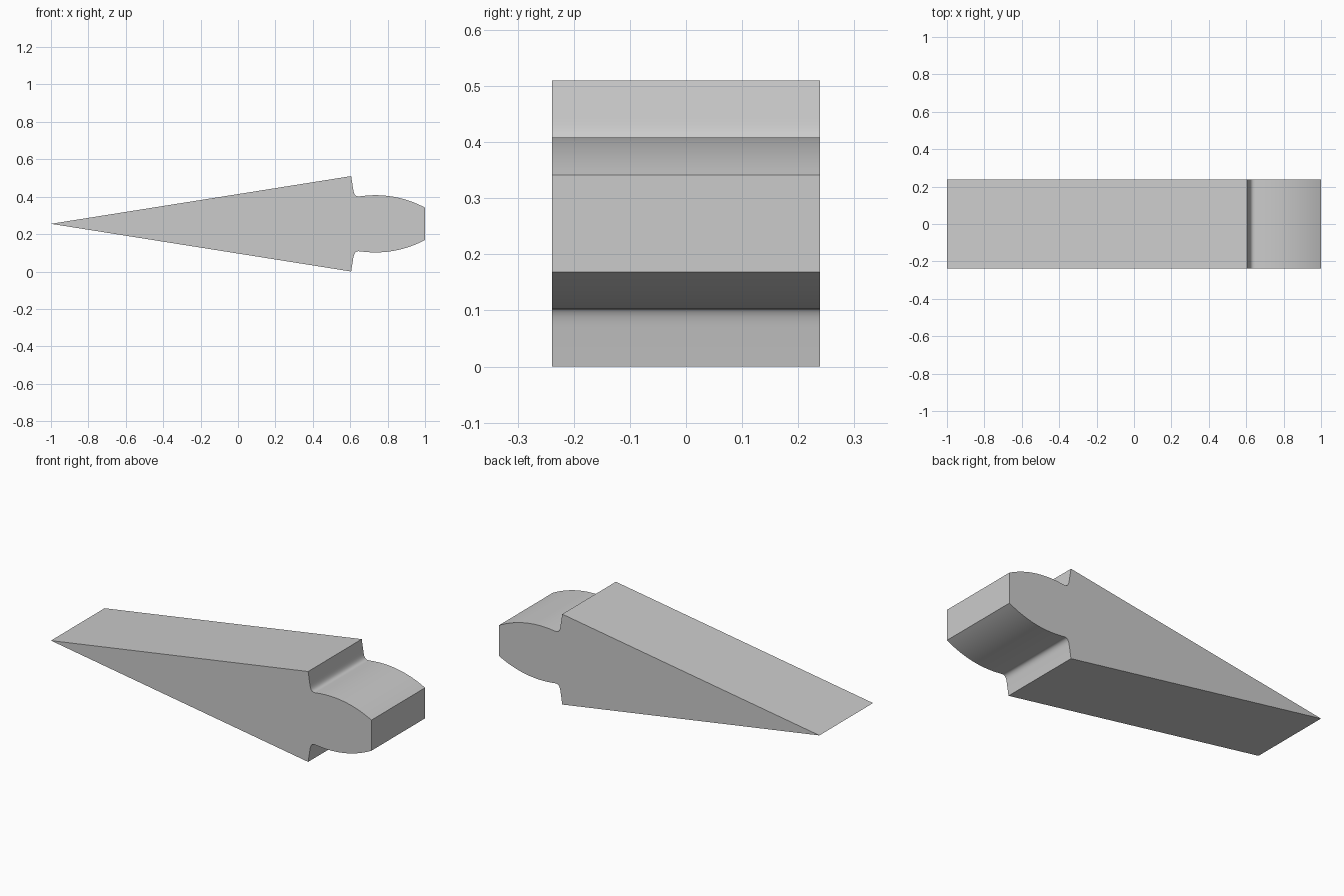
import bpy, bmesh, math
from mathutils import Vector
from mathutils.geometry import interpolate_bezier

cube = bpy.data.objects.get("Cube")
if cube:
    bpy.data.objects.remove(cube, do_unlink=True)

MID_Z, HALF_DEPTH = 0.255, 0.239

# Plain grey material
grey = bpy.data.materials.new("plain grey")
grey.use_nodes = True
colour = (0.6, 0.6, 0.6, 1)
grey.diffuse_color = colour
grey.node_tree.nodes["Principled BSDF"].inputs["Base Color"].default_value = colour

# Upper half of the profile: tip, shoulder, fillet, bulged tang
fillet = interpolate_bezier(Vector((0.616, 0.185)), Vector((0.621, 0.15)),
                            Vector((0.632, 0.143)), Vector((0.658, 0.148)), 10)
peak_x, peak_z, radius = 0.735, 0.153, 0.56
start, end = math.asin((0.67 - peak_x) / radius), math.asin((1 - peak_x) / radius)
steps = 20
tang = []
for i in range(steps + 1):
    a = start + (end - start) * i / steps
    tang.append((peak_x + radius * math.sin(a), peak_z - radius * (1 - math.cos(a))))
upper = [(0.605, 0.255)] + [(p.x, p.y) for p in fillet] + tang
outline = [(-1, 0)] + upper + [(x, -z) for x, z in reversed(upper)]

# Extrude the mirrored profile through the depth
bm = bmesh.new()
front = bm.faces.new([bm.verts.new((x, -HALF_DEPTH, MID_Z + z)) for x, z in outline])
extruded = bmesh.ops.extrude_face_region(bm, geom=[front], use_keep_orig=True)
moved = [v for v in extruded["geom"] if isinstance(v, bmesh.types.BMVert)]
bmesh.ops.translate(bm, verts=moved, vec=(0, 2 * HALF_DEPTH, 0))
bmesh.ops.recalc_face_normals(bm, faces=bm.faces)

mesh = bpy.data.meshes.new("tapered_wedge")
bm.to_mesh(mesh)
bm.free()
mesh.materials.append(grey)
wedge = bpy.data.objects.new("tapered_wedge", mesh)
bpy.context.collection.objects.link(wedge)

# Smooth fillets and tang, sharp corners
bpy.context.view_layer.objects.active = wedge
wedge.select_set(True)
bpy.ops.object.shade_smooth_by_angle(angle=math.radians(30))
